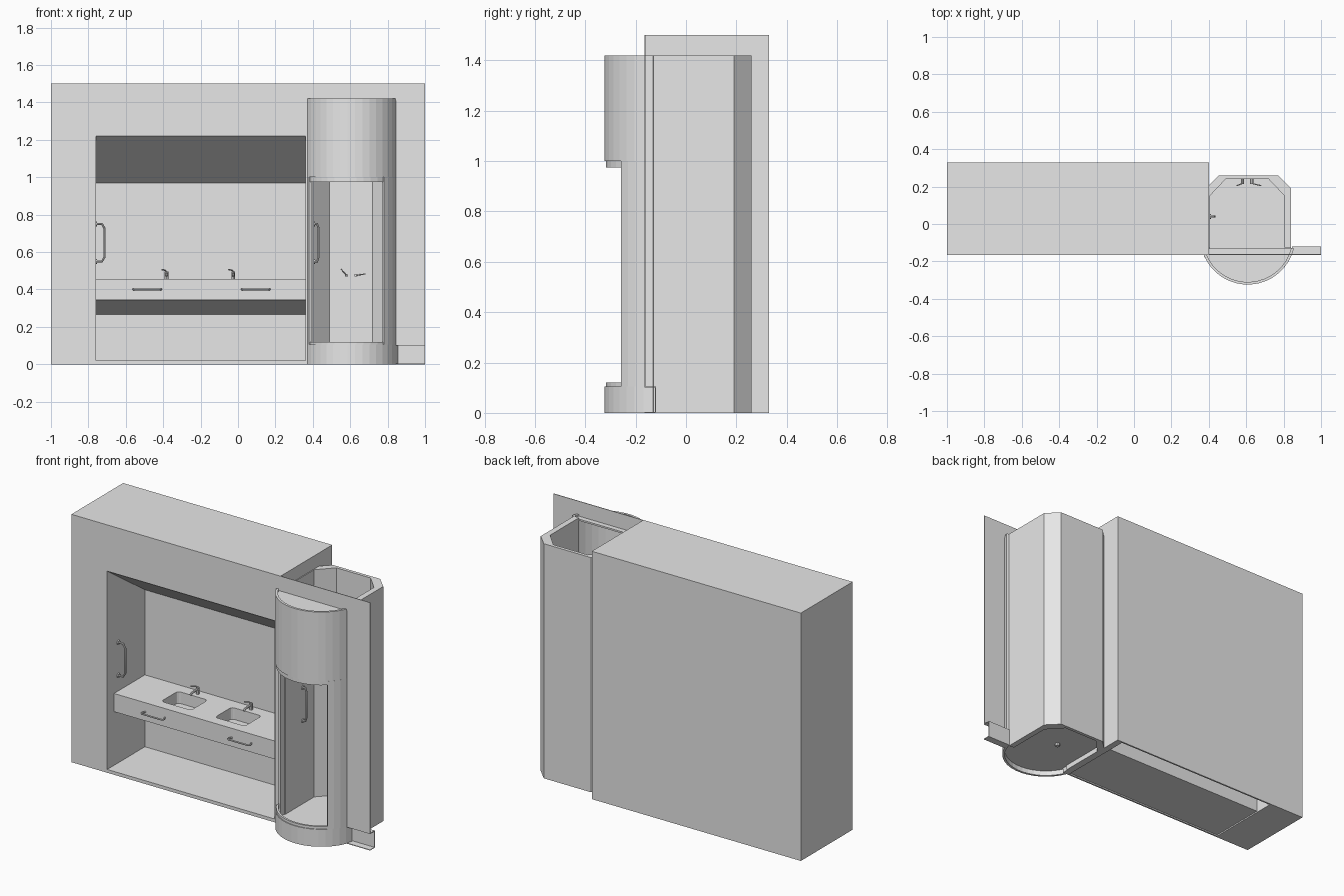
import bpy, bmesh, math
from mathutils import Vector

if "Cube" in bpy.data.objects:
    bpy.data.objects.remove(bpy.data.objects["Cube"])

grey = bpy.data.materials.new("plain_grey")
grey.use_nodes = True
grey.diffuse_color = (0.8, 0.8, 0.8, 1)
grey.node_tree.nodes["Principled BSDF"].inputs["Base Color"].default_value = (0.8, 0.8, 0.8, 1)


def prism(name, pts, axis, lo, hi):
    """Extrude a flat outline along x (y,z points) or z (x,y points)."""
    bm = bmesh.new()
    place = (lambda p: (lo, *p)) if axis == "x" else (lambda p: (*p, lo))
    face = bm.faces.new([bm.verts.new(place(p)) for p in pts])
    ext = bmesh.ops.extrude_face_region(bm, geom=[face])["geom"]
    step = Vector((hi - lo, 0, 0) if axis == "x" else (0, 0, hi - lo))
    bmesh.ops.translate(bm, vec=step, verts=[g for g in ext if isinstance(g, bmesh.types.BMVert)])
    bmesh.ops.recalc_face_normals(bm, faces=bm.faces)
    mesh = bpy.data.meshes.new(name)
    bm.to_mesh(mesh)
    bm.free()
    mesh.materials.append(grey)
    obj = bpy.data.objects.new(name, mesh)
    bpy.context.collection.objects.link(obj)
    return obj


def box(name, x0, x1, y0, y1, z0, z1):
    return prism(name, [(x0, y0), (x1, y0), (x1, y1), (x0, y1)], "z", z0, z1)


def activate(obj):
    bpy.ops.object.select_all(action="DESELECT")
    obj.select_set(True)
    bpy.context.view_layer.objects.active = obj


def tube(name, pts, radius):
    """Round bar along a path, turned into a mesh."""
    curve = bpy.data.curves.new(name, "CURVE")
    curve.dimensions = "3D"
    curve.bevel_depth = radius
    curve.bevel_resolution = 2
    curve.use_fill_caps = True
    line = curve.splines.new("POLY")
    line.points.add(len(pts) - 1)
    for point, co in zip(line.points, pts):
        point.co = (*co, 1)
    curve.materials.append(grey)
    obj = bpy.data.objects.new(name, curve)
    bpy.context.collection.objects.link(obj)
    activate(obj)
    bpy.ops.object.convert(target="MESH")
    bpy.ops.object.shade_smooth_by_angle()


# Overall planes of the wall unit
FRONT, BACK, TOP = -0.165, 0.33, 1.5
NICHE_L, NICHE_R, WALL_R = -0.76, 0.36, 0.40
NICHE_BACK = 0.195

# Cabinet shell around the niche, hollow behind it
box("left_pier", -1, NICHE_L, FRONT, BACK, 0, TOP)
box("right_wall", NICHE_R, WALL_R, FRONT, BACK, 0, TOP)
box("rear_panel", NICHE_L, NICHE_R, BACK - 0.01, BACK, 0, TOP)
box("niche_back", NICHE_L, NICHE_R, NICHE_BACK, NICHE_BACK + 0.01, 0.01, 1)
box("niche_floor", NICHE_L, NICHE_R, FRONT, NICHE_BACK + 0.01, 0.008, 0.02)
box("niche_sill", NICHE_L, NICHE_R, FRONT, FRONT + 0.01, 0, 0.019)
prism("sloped_header", [(FRONT, 1.22), (FRONT, TOP), (BACK, TOP), (BACK, 0.97), (NICHE_BACK, 0.97)],
      "x", NICHE_L, NICHE_R)

# Counter with a sloped underside and two sunken basins
counter = prism("counter", [(-0.10, 0.455), (NICHE_BACK, 0.455), (NICHE_BACK, 0.265), (-0.10, 0.345)],
                "x", NICHE_L, NICHE_R)
for cx in (-0.39, -0.03):
    r, pts = 0.02, []
    for i, (sx, sy) in enumerate(((1, 1), (-1, 1), (-1, -1), (1, -1))):
        for k in range(4):
            a = math.radians(90 * i + 30 * k)
            pts.append((cx + sx * (0.10 - r) + r * math.cos(a), 0.045 + sy * (0.08 - r) + r * math.sin(a)))
    cutter = prism("basin_cutter", pts, "z", 0.385, 0.5)
    cutter.hide_render = True
    mod = counter.modifiers.new("basin", "BOOLEAN")
    mod.operation, mod.solver, mod.object = "DIFFERENCE", "EXACT", cutter
    activate(counter)
    bpy.ops.object.modifier_apply(modifier=mod.name)
    bpy.data.objects.remove(cutter)

# Taps behind the basins
for side, cx in (("right", -0.382), ("left", -0.025)):
    tube(side + "_tap_body", [(cx, 0.16, 0.455), (cx, 0.16, 0.495)], 0.01)
    tube(side + "_tap_spout", [(cx, 0.16, 0.485), (cx, 0.10, 0.48), (cx, 0.092, 0.472)], 0.007)
    tube(side + "_tap_lever", [(cx, 0.16, 0.495), (cx - 0.008, 0.15, 0.503), (cx - 0.025, 0.13, 0.506)], 0.004)

# Drawer pulls
for side, x0 in (("right", -0.56), ("left", 0.02)):
    x1, y, z = x0 + 0.15, -0.10, 0.4
    tube(side + "_drawer_pull", [(x0 + 0.01, y, z), (x0, y - 0.025, z), (x0 + 0.01, y - 0.033, z),
                                 (x1 - 0.01, y - 0.033, z), (x1, y - 0.025, z), (x1 - 0.01, y, z)], 0.005)


# Upright grab handles on the side walls
def grab_handle(name, x, y, reach):
    tube(name, [(x, y, 0.75), (x + reach * 0.7, y, 0.75), (x + reach, y, 0.725),
                (x + reach, y, 0.575), (x + reach * 0.7, y, 0.55), (x, y, 0.55)], 0.006)
    for z in (0.55, 0.75):
        tube(name + "_mount", [(x, y, z), (x + 0.006, y, z)], 0.013)


grab_handle("niche_handle", NICHE_L, -0.06, 0.047)
grab_handle("shower_handle", 0.405, 0.04, 0.026)

# Shower cabin: chamfered shell, open at the top and front
inner = [(0.405, -0.125), (0.405, 0.15), (0.49, 0.24), (0.72, 0.24), (0.805, 0.15), (0.805, -0.125)]
outer = [(0.84, -0.13), (0.84, 0.19), (0.77, 0.26), (0.455, 0.26), (0.385, 0.19), (0.385, -0.13)]
prism("shower_shell", inner + outer, "z", 0, 1.42)

# Curved shower front
CX, CY, R = 0.608, -0.07, 0.254
START, OPEN_A, OPEN_B, END = 202, 206, 312.5, 346


def arc(radius, a0, a1):
    n = max(2, round((a1 - a0) / 9))
    angles = [math.radians(a0 + (a1 - a0) * i / n) for i in range(n + 1)]
    return [(CX + radius * math.cos(a), CY + radius * math.sin(a)) for a in angles]


def band(name, a0, a1, z0, z1, r_out=R, thick=0.014):
    return prism(name, arc(r_out, a0, a1) + arc(r_out - thick, a0, a1)[::-1], "z", z0, z1)


band("drum_upper", START, END, 1.0, 1.42)
band("drum_base", START, END, 0, 0.105)
band("door_jamb_left", START, OPEN_A, 0.105, 1.0)
band("door_jamb_right", OPEN_B, END, 0.105, 1.0)
band("lower_door_rail", START, OPEN_B, 0.1, 0.12, R - 0.005, 0.012)
band("upper_door_rail", START, OPEN_B, 0.975, 1.005, R - 0.005, 0.012)
prism("drum_cap", arc(R - 0.01, START, END) + [(0.84, -0.13), (0.385, -0.13)], "z", 1.4, 1.41)

# Shower tray with its drain
prism("shower_tray", arc(R - 0.01, START, END) + inner[::-1], "z", 0.03, 0.045)
tube("drain", [(0.605, 0.03, 0.015), (0.605, 0.03, 0.048)], 0.014)

# Shower valves on the cabin's rear wall
for name, x, tip in (("hot", 0.58, (0.55, 0.51)), ("cold", 0.63, (0.68, 0.483))):
    tube(name + "_valve", [(x, 0.24, 0.475), (x, 0.215, 0.475)], 0.009)
    tube(name + "_valve_lever", [(x, 0.217, 0.475), (tip[0], 0.205, tip[1])], 0.003)

# Thin fascia beside and above the shower, with a recessed toe kick
box("fascia_side", 0.845, 1, FRONT, FRONT + 0.004, 0.1, TOP)
box("fascia_top", WALL_R, 0.845, FRONT, FRONT + 0.004, 1.41, TOP)
box("toe_kick_ledge", 0.845, 1, FRONT, -0.12, 0.1, 0.104)
box("toe_kick_riser", 0.845, 1, -0.124, -0.12, 0, 0.1)
box("toe_kick_floor", 0.845, 1, FRONT, -0.12, 0, 0.004)
